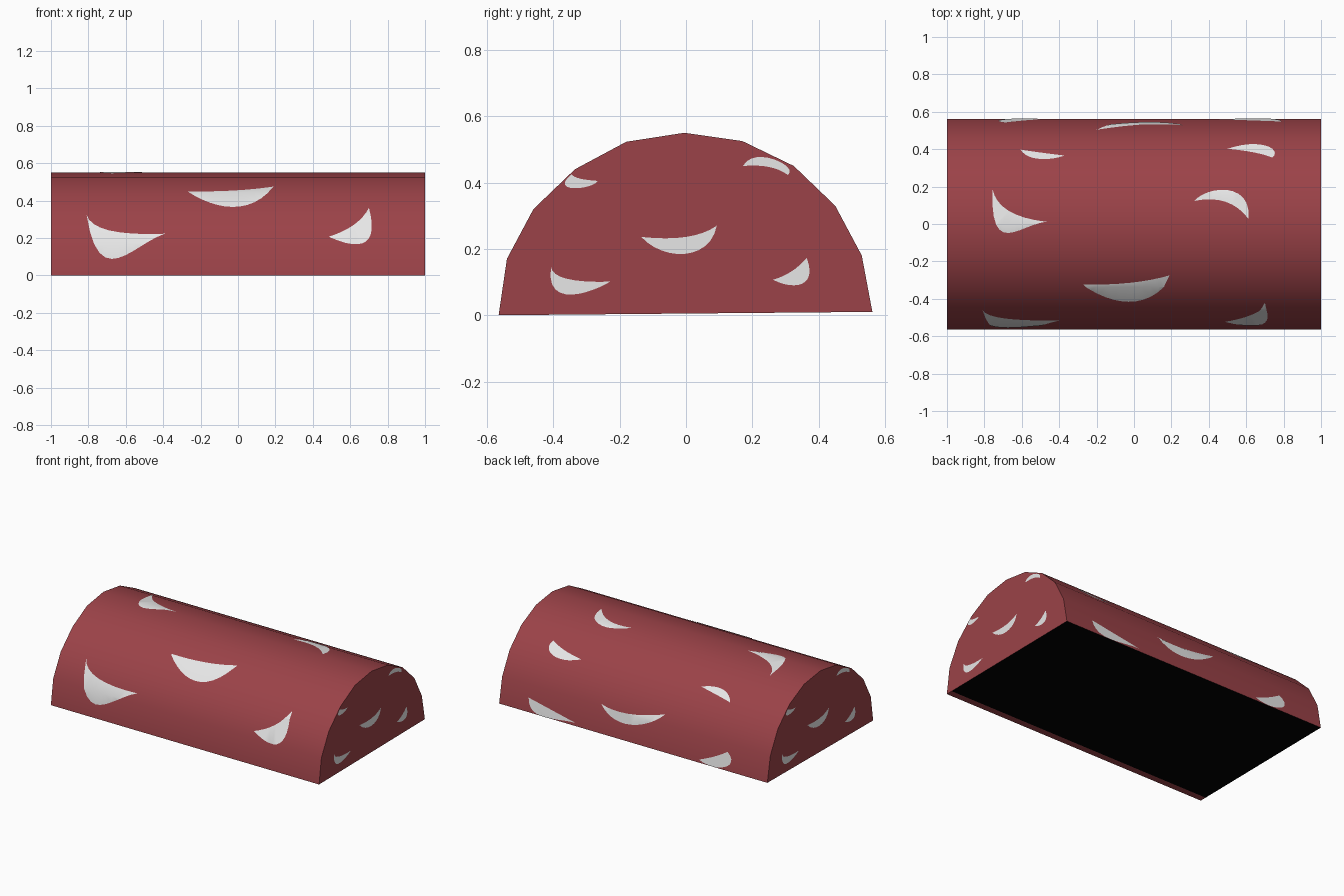
import bpy, bmesh, math
from mathutils import Vector

if "Cube" in bpy.data.objects:
    bpy.data.objects.remove(bpy.data.objects["Cube"])


def material(name, rgb):
    m = bpy.data.materials.new(name)
    m.diffuse_color = (*rgb, 1)
    m.use_nodes = True
    m.node_tree.nodes["Principled BSDF"].inputs["Base Color"].default_value = m.diffuse_color
    return m


RED = material("dull red", (0.33, 0.055, 0.065))
WHITE = material("off white", (0.82, 0.82, 0.82))
BLACK = material("black", (0.0, 0.0, 0.0))

# Arched cross-section (y, z), from front foot over the crown to back foot
ARCH = [(-.565, 0), (-.54, .17), (-.46, .32), (-.335, .44), (-.18, .523), (-.005, .55),
        (.17, .525), (.325, .45), (.45, .33), (.53, .18), (.562, .01)]
CROWN = 5


def finish(name, bm, mats):
    mesh = bpy.data.meshes.new(name)
    bm.to_mesh(mesh)
    bm.free()
    for m in mats:
        mesh.materials.append(m)
    ob = bpy.data.objects.new(name, mesh)
    bpy.context.collection.objects.link(ob)
    bpy.ops.object.select_all(action='DESELECT')
    ob.select_set(True)
    bpy.context.view_layer.objects.active = ob
    bpy.ops.object.shade_smooth_by_angle(angle=math.radians(30))
    return ob


# Body: the arch extruded along x, black underside with a narrow red front strip
bm = bmesh.new()
outline = ARCH + [(-.52, .0004)]
face = bm.faces.new([bm.verts.new((-1, y, z)) for y, z in outline])
ext = bmesh.ops.extrude_face_region(bm, geom=[face], use_keep_orig=True)
bmesh.ops.translate(bm, vec=(2, 0, 0),
                    verts=[g for g in ext["geom"] if isinstance(g, bmesh.types.BMVert)])
bmesh.ops.recalc_face_normals(bm, faces=bm.faces)
for f in bm.faces:
    f.normal_update()
    if f.normal.z < -0.9 and f.calc_center_median().y > -0.4:
        f.material_index = 1
finish("body", bm, [RED, BLACK])


def interp(t, pairs):
    """Piecewise linear lookup in (key, value) pairs."""
    pairs = sorted(pairs)
    t = min(max(t, pairs[0][0]), pairs[-1][0])
    for (a, va), (b, vb) in zip(pairs, pairs[1:]):
        if t <= b:
            return va + (vb - va) * (t - a) / (b - a)


def crescent(a, inner, b, out1, out2):
    """Outline: parabola a-inner-b, then cubic back b-out1-out2-a."""
    a, inner, b, out1, out2 = map(Vector, (a, inner, b, out1, out2))
    pts = []
    for i in range(8):
        t = i / 8
        pts.append(a * (2 * (t - .5) * (t - 1)) + inner * (4 * t * (1 - t))
                   + b * (2 * t * (t - .5)))
    for i in range(12):
        t = i / 12
        p, q, r = t - 1 / 3, t - 2 / 3, t - 1
        pts.append(b * (-4.5 * p * q * r) + out1 * (13.5 * t * q * r)
                   + out2 * (-13.5 * t * p * r) + a * (4.5 * t * p * q))
    return pts


def spot(name, side, *shape):
    """Thin white patch laid on one side; shape is drawn flat, then lifted on."""
    bm = bmesh.new()
    bm.faces.new([bm.verts.new((p.x, p.y, 0)) for p in crescent(*shape)])
    bmesh.ops.triangulate(bm, faces=bm.faces[:])
    half = ARCH[:CROWN + 1] if side == "front" else ARCH[CROWN:]
    if side in ("front", "back", "top"):
        table = ARCH if side == "top" else [(z, y) for y, z in half]
        for k, _ in table:      # crease the patch where the arch bends
            bmesh.ops.bisect_plane(bm, geom=bm.verts[:] + bm.edges[:] + bm.faces[:],
                                   plane_co=(0, k, 0), plane_no=(0, 1, 0))
    for v in bm.verts:
        p, q = v.co.x, v.co.y
        if side == "right":
            v.co = (1.002, p, q)
        elif side == "left":
            v.co = (-1.002, -p, q)
        else:
            r = interp(q, table)
            y, z = (q, r) if side == "top" else (r, q)
            v.co = (p, y * 1.005, z * 1.005)
    for f in bm.faces:
        f.normal_update()
        c = f.calc_center_median()
        out = Vector((c.x, 0, 0)) if side in ("left", "right") else Vector((0, c.y, c.z))
        if f.normal.dot(out) < 0:
            f.normal_flip()
    finish(name, bm, [WHITE])


# Spots on the front flank (x, z)
spot("front_spot_left", "front", (-.81, .325), (-.69, .24), (-.39, .222), (-.56, .13), (-.71, .096))
spot("front_spot_middle", "front", (-.27, .447), (-.02, .452), (.19, .473), (.05, .375), (-.11, .375))
spot("front_spot_right", "front", (.70, .36), (.62, .27), (.485, .206), (.64, .166), (.71, .22))
# Spots on the crown (x, y)
spot("top_spot_left", "top", (-.757, .187), (-.67, .07), (-.468, .012), (-.61, -.033), (-.72, -.03))
spot("top_spot_right", "top", (.323, .123), (.49, .118), (.612, .027), (.56, .16), (.43, .178))
spot("rear_top_spot_left", "top", (-.607, .396), (-.527, .384), (-.372, .364), (-.45, .347), (-.54, .352))
spot("rear_top_spot_right", "top", (.50, .40), (.64, .381), (.74, .353), (.74, .40), (.65, .425))
# Spots on the back flank (x, z)
spot("back_spot_left", "back", (-.49, .03), (-.60, .077), (-.69, .128), (-.715, .055), (-.62, .014))
spot("back_spot_middle", "back", (.26, .19), (.06, .18), (-.20, .234), (-.06, .145), (.11, .115))
spot("back_spot_right", "back", (.79, .10), (.66, .058), (.43, .03), (.58, .016), (.72, .016))
# Spots on both end walls (y, z); the left end is the right end turned half round
for end in ("right", "left"):
    spot(end + "_end_spot_low_a", end, (-.407, .146), (-.36, .11), (-.229, .101), (-.30, .07), (-.38, .068))
    spot(end + "_end_spot_middle", end, (-.135, .236), (0, .236), (.093, .27), (.04, .197), (-.05, .188))
    spot(end + "_end_spot_low_b", end, (.364, .173), (.318, .132), (.262, .107), (.325, .09), (.367, .11))
    spot(end + "_end_spot_high_a", end, (-.345, .425), (-.32, .412), (-.265, .405), (-.31, .385), (-.36, .388))
    spot(end + "_end_spot_high_b", end, (.172, .45), (.25, .447), (.307, .423), (.296, .455), (.23, .477))
